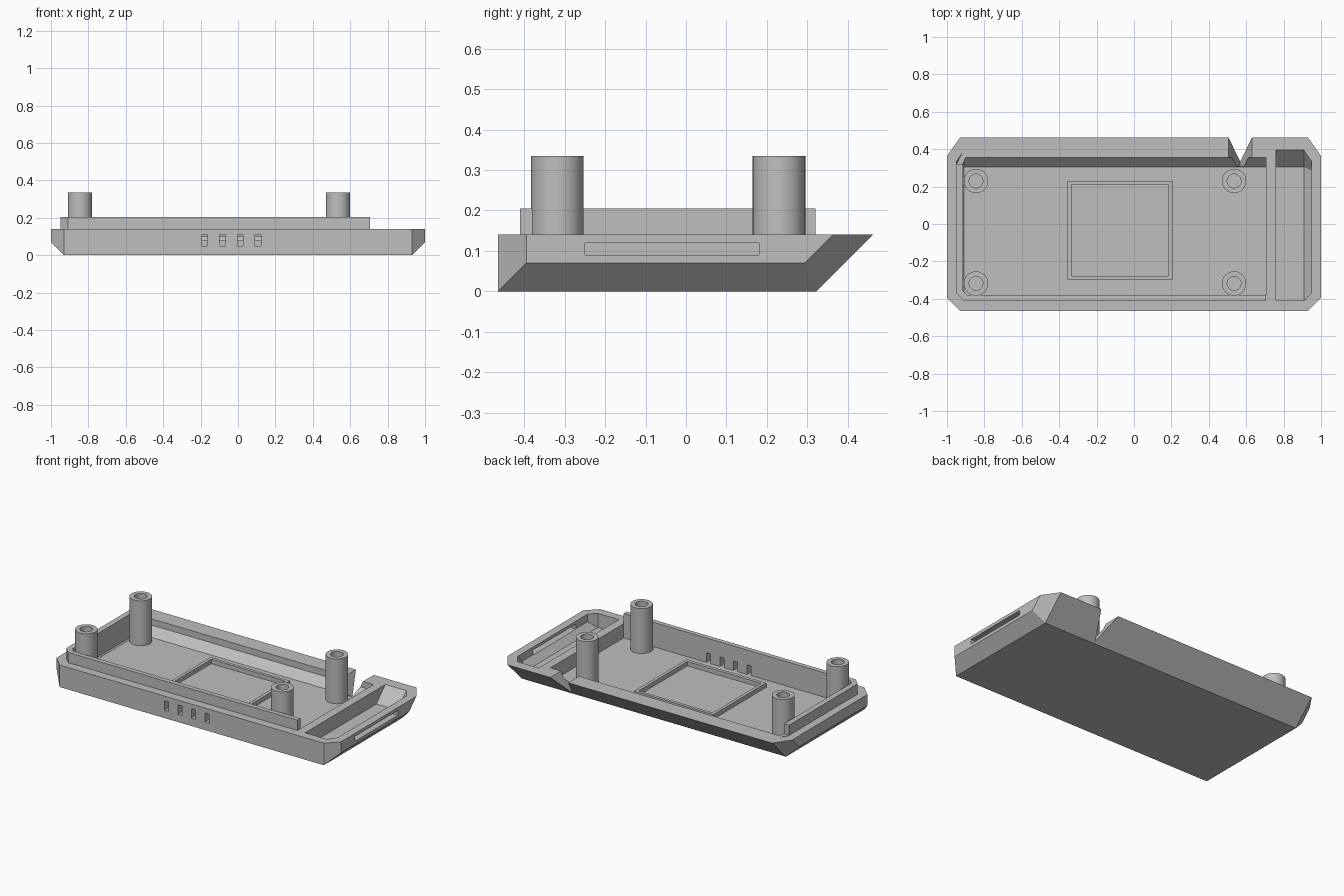
import bpy, bmesh, math
from mathutils import Vector

cube = bpy.data.objects.get("Cube")
if cube:
    bpy.data.objects.remove(cube, do_unlink=True)

grey = bpy.data.materials.new("plain_grey")
grey.use_nodes = True
colour = (0.52, 0.52, 0.52, 1)
grey.diffuse_color = colour
grey.node_tree.nodes["Principled BSDF"].inputs["Base Color"].default_value = colour

RIM, FLOOR, LIP_TOP, POST_TOP = 0.14, 0.05, 0.205, 0.335


def finish(name, bm):
    bmesh.ops.recalc_face_normals(bm, faces=bm.faces)
    mesh = bpy.data.meshes.new(name)
    bm.to_mesh(mesh)
    bm.free()
    mesh.materials.append(grey)
    obj = bpy.data.objects.new(name, mesh)
    bpy.context.collection.objects.link(obj)
    return obj


def hull(name, points):
    bm = bmesh.new()
    for p in points:
        bm.verts.new(p)
    bmesh.ops.convex_hull(bm, input=bm.verts)
    bmesh.ops.dissolve_limit(bm, angle_limit=0.02, verts=bm.verts, edges=bm.edges)
    return finish(name, bm)


def box(name, x0, x1, y0, y1, z0, z1):
    return hull(name, [(x, y, z) for x in (x0, x1) for y in (y0, y1) for z in (z0, z1)])


def prism(name, outline, z0, z1):
    bm = bmesh.new()
    face = bm.faces.new([bm.verts.new((x, y, z0)) for x, y in outline])
    top = bmesh.ops.extrude_face_region(bm, geom=[face])["geom"]
    verts = [v for v in top if isinstance(v, bmesh.types.BMVert)]
    bmesh.ops.translate(bm, verts=verts, vec=(0, 0, z1 - z0))
    return finish(name, bm)


def apply_bool(target, cutter, operation="DIFFERENCE"):
    mod = target.modifiers.new("cut", "BOOLEAN")
    mod.operation, mod.solver, mod.object = operation, "EXACT", cutter
    bpy.context.view_layer.objects.active = target
    bpy.ops.object.modifier_apply(modifier=mod.name)


def remove(*objs):
    for o in objs:
        bpy.data.objects.remove(o, do_unlink=True)


def tray_solid(name, half, cut, front, back, base, top):
    """Tray block: sloped back, cut corners and bevelled lower ends."""
    inner, rise, run = half - cut, top - base, 0.10 * cut / 0.07
    points = []
    for s in (-1, 1):
        points += [(s * inner, front, base), (s * inner, back, base),
                   (s * half, front + cut, base + cut),
                   (s * half, back + cut - run, base + cut),
                   (s * half, front + cut, top),
                   (s * half, back + rise - run, top),
                   (s * inner, back + rise, top), (s * inner, front, top)]
    return hull(name, points)


# Tray with a main and a side compartment
tray = tray_solid("tray", 1.0, 0.07, -0.465, 0.323, 0, RIM)
for x0, x1 in ((-2, 0.705), (0.76, 2)):
    cavity = tray_solid("cavity_cutter", 0.95, 0.042, -0.41, 0.305, FLOOR, RIM + 0.0005)
    limit = box("cavity_limit", x0, x1, -1, 1, -1, 1)
    apply_bool(cavity, limit, "INTERSECT")
    apply_bool(tray, cavity)
    remove(cavity, limit)

# Raised lip along the front and right end
lip = prism("raised_lip", [
    (0.705, -0.41), (-0.908, -0.41), (-0.95, -0.368), (-0.95, 0.32),
    (-0.915, 0.32), (-0.915, -0.355), (-0.89, -0.38), (0.705, -0.38)],
    FLOOR, LIP_TOP)

# Low lip flush with the back rim
back_lip = prism("back_lip", [
    (-0.95, 0.32), (-0.91, 0.395), (0.705, 0.395), (0.705, 0.355),
    (-0.9, 0.355), (-0.915, 0.32)], 0.08, RIM)

# Vent slots in the front wall
for i in range(4):
    x = -0.178 + i * 0.095
    vent = box("vent_cutter", x - 0.015, x + 0.015, -0.6, -0.3, FLOOR, 0.11)
    apply_bool(tray, vent)
    apply_bool(lip, vent)
    remove(vent)

# Long slot in the left end
slot = box("slot_cutter", 0.93, 1.1, -0.25, 0.18, 0.09, 0.12)
apply_bool(tray, slot)
remove(slot)

# V notch through the sloped back wall
notch = hull("notch_cutter", [
    (0.568 + dx, y, z) for y in (0.307, 0.6)
    for dx, z in ((0, 0.01), (-0.075, 0.165), (0.075, 0.165))])
apply_bool(tray, notch)
apply_bool(back_lip, notch)
remove(notch)

# Square frame on the floor
frame = box("floor_frame", -0.355, 0.205, -0.3, 0.23, FLOOR - 0.01, 0.078)
opening = box("frame_cutter", -0.335, 0.185, -0.278, 0.21, FLOOR, 0.2)
apply_bool(frame, opening)
remove(opening)


# Hollow screw posts, lathed from a wall section
def post(name, x, y, sides=48):
    section = [(0.065, FLOOR - 0.005), (0.065, POST_TOP), (0.037, POST_TOP), (0.037, FLOOR - 0.005)]
    bm = bmesh.new()
    rings = []
    for i in range(sides):
        a = 2 * math.pi * i / sides
        rings.append([bm.verts.new((x + r * math.cos(a), y + r * math.sin(a), z))
                      for r, z in section])
    for i in range(sides):
        a, b = rings[i], rings[(i + 1) % sides]
        for k in range(4):
            n = (k + 1) % 4
            bm.faces.new((a[k], b[k], b[n], a[n]))
    obj = finish(name, bm)
    bpy.ops.object.select_all(action="DESELECT")
    obj.select_set(True)
    bpy.context.view_layer.objects.active = obj
    bpy.ops.object.shade_smooth_by_angle(angle=math.radians(30))


for side, x in (("right", -0.845), ("left", 0.535)):
    for end, y in (("front", -0.318), ("back", 0.23)):
        post(f"{end}_{side}_post", x, y)
